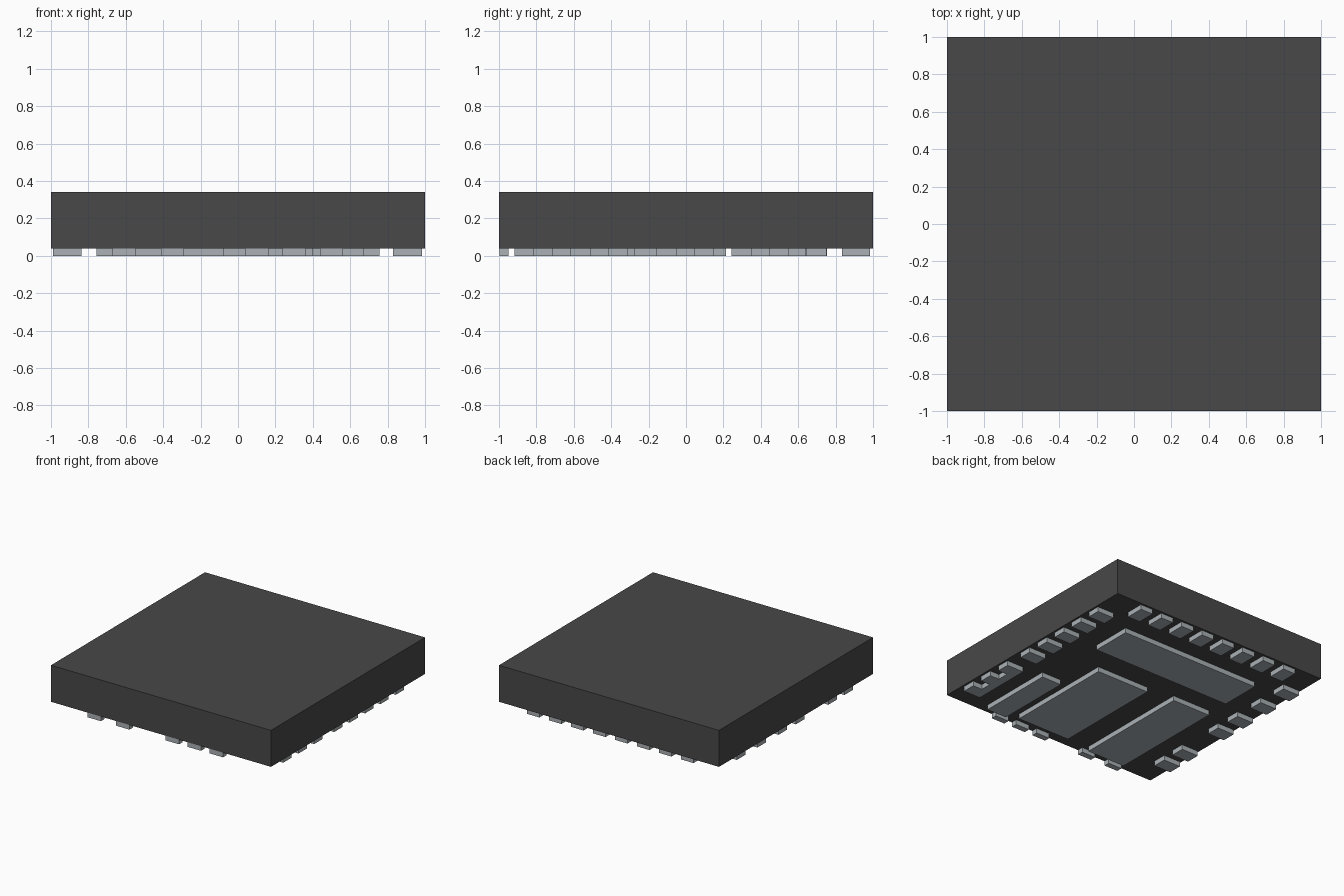
import bpy, bmesh

if "Cube" in bpy.data.objects:
    bpy.data.objects.remove(bpy.data.objects["Cube"])

BASE = 0.04   # underside of the body
TOP = 0.34


def material(name, rgb):
    m = bpy.data.materials.new(name)
    m.diffuse_color = (*rgb, 1)
    m.use_nodes = True
    m.node_tree.nodes["Principled BSDF"].inputs["Base Color"].default_value = m.diffuse_color
    return m


BLACK = material("dark_grey_plastic", (0.065, 0.065, 0.065))
METAL = material("tinned_metal", (0.40, 0.44, 0.46))


def prism(name, outline, z0, z1, mat):
    """Extrude a flat outline from z0 up to z1."""
    bm = bmesh.new()
    face = bm.faces.new([bm.verts.new((x, y, z0)) for x, y in outline])
    ext = bmesh.ops.extrude_face_region(bm, geom=[face])
    top = [v for v in ext["geom"] if isinstance(v, bmesh.types.BMVert)]
    bmesh.ops.translate(bm, verts=top, vec=(0, 0, z1 - z0))
    bmesh.ops.recalc_face_normals(bm, faces=bm.faces[:])
    me = bpy.data.meshes.new(name)
    bm.to_mesh(me)
    bm.free()
    me.materials.append(mat)
    ob = bpy.data.objects.new(name, me)
    bpy.context.collection.objects.link(ob)
    return ob


def rect(x0, x1, y0, y1):
    return [(x0, y0), (x1, y0), (x1, y1), (x0, y1)]


def pad(name, *bounds):
    return prism(name, rect(*bounds), 0, BASE, METAL)


# Moulded body
prism("package_body", rect(-1, 1, -1, 1), BASE, TOP, BLACK)

# Large pads underneath
pad("rear_wide_pad", -0.65, 0.62, 0.30, 0.64)
pad("narrow_pad", 0.49, 0.67, -0.917, -0.275)
pad("middle_pad", -0.08, 0.40, -0.87, 0.06)
pad("left_pad", -0.66, -0.315, -0.91, 0.09)

H = 0.057  # half width of a small contact

# Rear row
for i in range(8):
    x = 0.70 - 0.2 * i
    pad("rear_contact", x - H, x + H, 0.834, 0.984)

# Short front contacts
for x in (0.50, 0.30, 0.10, -0.35, -0.61):
    pad("front_contact", x - 0.062, x + 0.062, -0.997, -0.949)

# Right row
for i in range(5):
    y = 0.697 - 0.2 * i
    pad("right_contact", 0.83, 0.984, y - 0.054, y + 0.054)

# Left row
for y in (0.697, 0.43, 0.157, -0.07, -0.49, -0.70):
    pad("left_contact", -0.99, -0.837, y - H, y + H)

# Comb-shaped contact: three fingers joined by an inner spine
outline = [(0.83, -0.307), (0.83, -0.818)]
for y in (-0.764, -0.565, -0.363):
    outline += [(0.90, y - 0.054), (0.984, y - 0.054),
                (0.984, y + 0.054), (0.90, y + 0.054)]
outline = [p for p in outline if p not in ((0.90, -0.764 - 0.054), (0.90, -0.363 + 0.054))]
outline[0] = (0.83, -0.363 + 0.054)
outline[1] = (0.83, -0.764 - 0.054)
prism("comb_contact", outline, 0, BASE, METAL)
